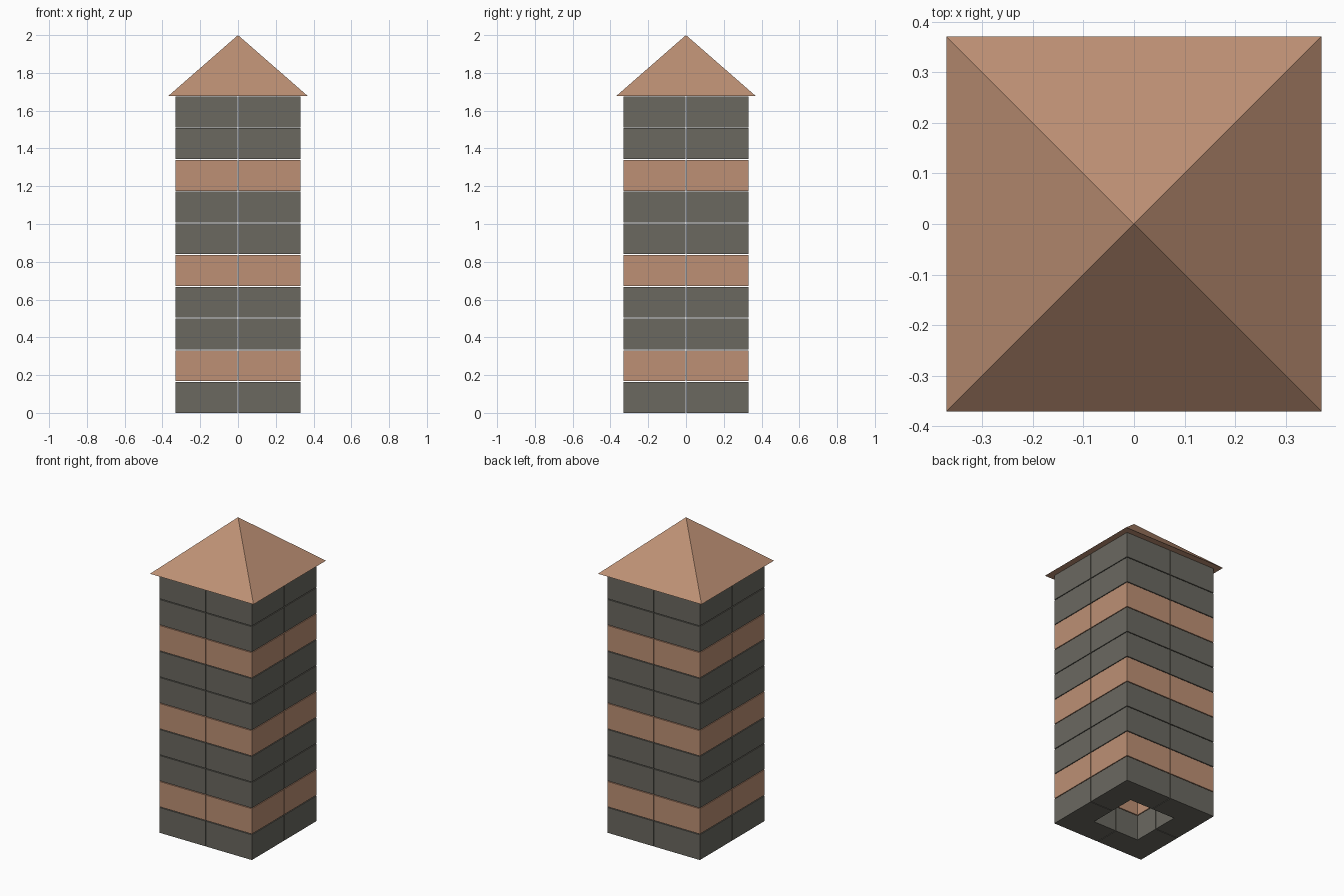
import bpy, bmesh

if "Cube" in bpy.data.objects:
    bpy.data.objects.remove(bpy.data.objects["Cube"])

def material(name, rgb):
    m = bpy.data.materials.new(name)
    m.diffuse_color = (*rgb, 1.0)
    m.use_nodes = True
    m.node_tree.nodes["Principled BSDF"].inputs["Base Color"].default_value = m.diffuse_color
    return m

STONE = material("dark grey stone", (0.145, 0.14, 0.118))
CLAY = material("light clay brown", (0.51, 0.28, 0.176))

HALF, HOLE, GAP = 0.331, 0.166, 0.002   # outer half width, shaft half width, half joint
COURSES, PITCH, BLOCK_H = 10, 0.168, 0.163

def finish(name, bm, mat):
    bmesh.ops.recalc_face_normals(bm, faces=bm.faces[:])
    mesh = bpy.data.meshes.new(name)
    bm.to_mesh(mesh)
    bm.free()
    mesh.materials.append(mat)
    obj = bpy.data.objects.new(name, mesh)
    bpy.context.collection.objects.link(obj)
    return obj

def corner_block(bm, sx, sy, z):
    # L-shaped block filling one corner of a course
    outline = [(GAP, HALF), (HALF, HALF), (HALF, GAP),
               (HOLE, GAP), (HOLE, HOLE), (GAP, HOLE)]
    face = bm.faces.new([bm.verts.new((sx * x, sy * y, z)) for x, y in outline])
    ext = bmesh.ops.extrude_face_region(bm, geom=[face], use_keep_orig=True)
    top = [v for v in ext["geom"] if isinstance(v, bmesh.types.BMVert)]
    bmesh.ops.translate(bm, verts=top, vec=(0, 0, BLOCK_H))

# Tower wall: ten courses of four corner blocks, every third one brown
for i in range(COURSES):
    bm = bmesh.new()
    for sx in (-1, 1):
        for sy in (-1, 1):
            corner_block(bm, sx, sy, i * PITCH)
    finish(f"wall_course_{i + 1}", bm, CLAY if i % 3 == 1 else STONE)

# Pyramid roof
ROOF, EAVES, PEAK = 0.37, COURSES * PITCH - 0.003, 2.0
bm = bmesh.new()
base = [bm.verts.new((x * ROOF, y * ROOF, EAVES))
        for x, y in ((-1, -1), (1, -1), (1, 1), (-1, 1))]
apex = bm.verts.new((0, 0, PEAK))
bm.faces.new(base)
for k in range(4):
    bm.faces.new((base[k], base[(k + 1) % 4], apex))
finish("roof", bm, CLAY)
